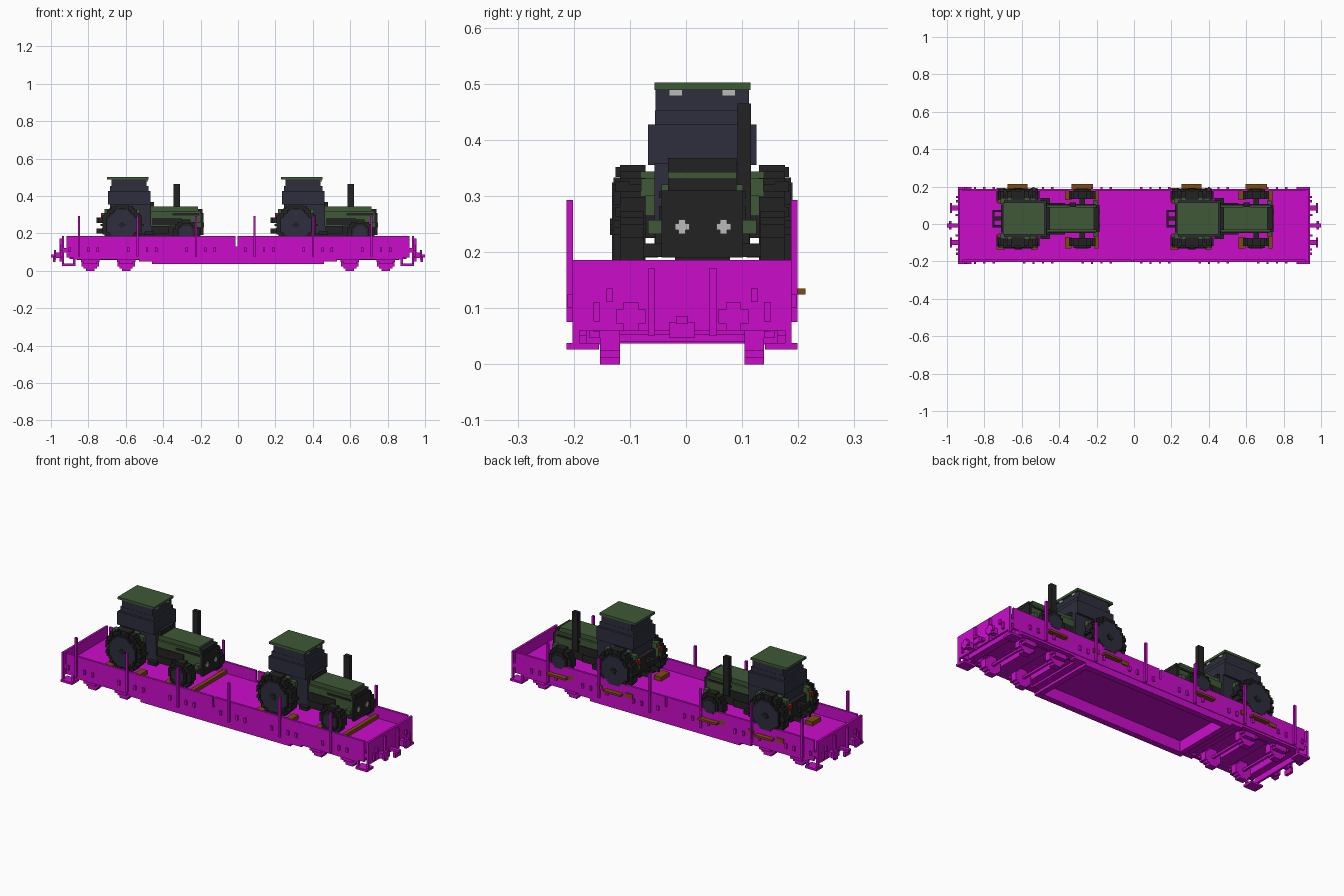
import bpy, bmesh, math
from mathutils import Vector

old = bpy.data.objects.get("Cube")
if old:
    bpy.data.objects.remove(old, do_unlink=True)

V = 0.0117      # block size
WY = -0.007     # wagon centre line
TY = 0.029      # tractor centre line


def material(name, rgb):
    lin = [((c / 255 + 0.055) / 1.055) ** 2.4 if c > 10 else c / 255 / 12.92 for c in rgb]
    m = bpy.data.materials.new(name)
    m.use_nodes = True
    m.diffuse_color = (*lin, 1)
    m.node_tree.nodes["Principled BSDF"].inputs["Base Color"].default_value = (*lin, 1)
    return m


MAGENTA = material("magenta", (203, 12, 203))
GREEN = material("dark green", (62, 88, 54))
BLACK = material("rubber black", (34, 34, 34))
SLATE = material("slate glass", (46, 46, 61))
WOOD = material("brown wood", (125, 76, 14))
LAMP = material("lamp grey", (186, 186, 186))
RED = material("tail red", (170, 25, 12))


def part(name, mat, boxes, dx=0):
    """One object from boxes given as x0, x1, y0, y1, z0, z1."""
    bm = bmesh.new()
    for x0, x1, y0, y1, z0, z1 in boxes:
        r = bmesh.ops.create_cube(bm, size=1)
        mid = Vector(((x0 + x1) / 2 + dx, (y0 + y1) / 2, (z0 + z1) / 2))
        size = Vector((x1 - x0, y1 - y0, z1 - z0))
        for v in r["verts"]:
            v.co = mid + v.co * size
    me = bpy.data.meshes.new(name)
    bm.to_mesh(me)
    bm.free()
    me.materials.append(mat)
    ob = bpy.data.objects.new(name, me)
    bpy.context.collection.objects.link(ob)
    return ob


def both(boxes, c):
    """Boxes plus their mirror images across y = c."""
    return boxes + [(a, b, 2 * c - e, 2 * c - d, f, g) for a, b, d, e, f, g in boxes]


def ends(boxes):
    """Boxes plus their mirror images across x = 0."""
    return boxes + [(-b, -a, d, e, f, g) for a, b, d, e, f, g in boxes]


def disc(x, z, r, y0, y1):
    """Stepped disc facing y, stacked from rows one block high."""
    n = max(1, round(2 * r / V))
    h = 2 * r / n
    rows = []
    for i in range(n):
        zc = -r + (i + 0.5) * h
        w = max(1, round(math.sqrt(r * r - zc * zc) / h)) * h
        rows.append((x - w, x + w, y0, y1, z + zc - h / 2, z + zc + h / 2))
    return rows


# ---- wagon body ----
part("wagon_floor", MAGENTA, [(-0.935, 0.935, -0.2, 0.186, 0.098, 0.123)])
part("side_walls", MAGENTA, both([(-0.917, -0.014, -0.202, -0.19, 0.072, 0.186),
                                  (-0.003, 0.917, -0.202, -0.19, 0.072, 0.186),
                                  (-0.014, -0.003, -0.202, -0.19, 0.072, 0.13)], WY))
part("end_walls", MAGENTA, ends([(0.93, 0.942, -0.202, 0.188, 0.06, 0.186)]))
part("side_sills", MAGENTA, both([(-0.88, 0.88, -0.199, -0.165, 0.06, 0.1),
                                  (-0.53, 0.53, -0.199, -0.165, 0.05, 0.062),
                                  (-0.46, 0.46, -0.199, -0.165, 0.036, 0.052)], WY))
part("cross_beams", MAGENTA, ends([(0.43, 0.46, -0.17, 0.156, 0.037, 0.1),
                                   (0.46, 0.5, -0.17, 0.156, 0.052, 0.1),
                                   (0.5, 0.54, -0.17, 0.156, 0.063, 0.1),
                                   (0.65, 0.73, -0.17, 0.156, 0.065, 0.1),
                                   (0.86, 0.9, -0.17, 0.156, 0.063, 0.1)]))

# stakes with brackets and wall latches
stakes = [-0.85 + 0.3128 * i for i in range(6)]
part("stakes", MAGENTA, both([(x - 0.006, x + 0.006, -0.213, -0.201, 0.075, 0.293)
                              for x in stakes], WY))
part("wall_latches", MAGENTA, both([(x + d - 0.006, x + d + 0.006, -0.211, -0.2, 0.1, 0.124)
                                    for x in stakes for d in (-0.05, 0.05, 0.1)], WY))

# bogies
wheels, axles, boxes = [], [], []
for x in (-0.79, -0.598, 0.598, 0.79):
    wheels += disc(x, 0.047, 0.047, -0.153, -0.118)
    axles.append((x - V / 2, x + V / 2, -0.13, 0.116, 0.041, 0.053))
    boxes += [(x - 0.035, x + 0.035, -0.178, -0.153, 0.035, 0.07),
              (x - 0.05, x + 0.05, -0.172, -0.153, 0.047, 0.07)]
part("wagon_wheels", MAGENTA, both(wheels, WY))
part("wagon_axles", MAGENTA, axles)
part("axle_boxes", MAGENTA, both(boxes, WY))
part("bogie_frames", MAGENTA, both(ends([(0.53, 0.86, -0.165, -0.153, 0.058, 0.08)]), WY))

# wagon ends: steps, buffers, coupling, stanchions
part("end_steps", MAGENTA, both(ends([(0.87, 0.942, -0.213, -0.155, 0.026, 0.038),
                                      (0.93, 0.942, -0.202, -0.19, 0.03, 0.075),
                                      (0.87, 0.882, -0.202, -0.19, 0.03, 0.075)]), WY))
part("buffers", MAGENTA, both(ends([(0.94, 0.972, -0.112, -0.085, 0.068, 0.098),
                                    (0.972, 0.985, -0.125, -0.072, 0.073, 0.098),
                                    (0.972, 0.985, -0.112, -0.085, 0.06, 0.11)]), WY))
part("coupling_hook", MAGENTA, ends([(0.94, 1.0, -0.018, 0.004, 0.072, 0.086),
                                     (0.975, 0.99, -0.03, 0.016, 0.048, 0.075)]))
part("end_stanchions", MAGENTA, both(ends([(0.941, 0.955, -0.068, -0.056, 0.05, 0.172),
                                           (0.941, 0.953, -0.165, -0.153, 0.076, 0.111),
                                           (0.941, 0.953, -0.142, -0.13, 0.111, 0.135)]), WY))


# ---- tractor ----
def tractor(tag, dx):
    def add(name, mat, bx):
        part(f"{tag}_{name}", mat, bx, dx)

    rx, rz, fx, fz = -0.62, 0.245, -0.277, 0.203
    # wheels
    lugs = []
    for i in range(12):
        a = math.tau * (i + 0.5) / 12
        x, z = rx + 0.101 * math.cos(a), rz + 0.101 * math.sin(a)
        lugs.append((x - 0.009, x + 0.009, -0.126, -0.1, z - 0.009, z + 0.009))
    add("rear_tyres", BLACK, both(disc(rx, rz, 0.11, -0.118, -0.072)
                                  + disc(rx, rz, 0.088, -0.129, -0.117) + lugs, TY))
    add("rear_hubs", SLATE, both(disc(rx, rz, 0.079, -0.132, -0.128), TY))
    add("rear_hub_caps", BLACK, both(disc(rx, rz, 0.015, -0.135, -0.131), TY))
    add("front_tyres", BLACK, both(disc(fx, fz, 0.07, -0.118, -0.075)
                                   + disc(fx, fz, 0.053, -0.129, -0.117), TY))
    add("front_hubs", SLATE, both(disc(fx, fz, 0.035, -0.132, -0.128), TY))
    # chassis, axles and rear hitch
    add("chassis", BLACK, [(-0.7, -0.2, -0.02, 0.078, 0.185, 0.245),
                           (rx - 0.02, rx + 0.02, -0.075, 0.133, rz - 0.02, rz + 0.02),
                           (fx - 0.015, fx + 0.015, -0.08, 0.138, fz - 0.012, fz + 0.012),
                           (-0.48, -0.37, -0.055, 0.113, 0.2, 0.24)])
    add("rear_hitch", BLACK, [(-0.757, -0.69, -0.018, -0.006, 0.2, 0.225),
                              (-0.757, -0.69, 0.064, 0.076, 0.2, 0.225),
                              (-0.757, -0.745, -0.018, 0.076, 0.255, 0.285),
                              (-0.75, -0.69, 0.018, 0.04, 0.255, 0.285),
                              (-0.71, -0.66, -0.045, 0.103, 0.2, 0.3)])
    # hood, grille and lamps
    add("hood", GREEN, [(-0.475, -0.2, -0.044, 0.102, 0.24, 0.32),
                        (-0.475, -0.215, -0.032, 0.09, 0.318, 0.343)])
    add("hood_vents", BLACK, both([(-0.46, -0.3, -0.048, -0.043, 0.245, 0.282),
                                   (-0.35, -0.205, -0.048, -0.043, 0.296, 0.308)], TY))
    add("grille", BLACK, [(-0.2, -0.185, -0.044, 0.102, 0.19, 0.31),
                          (-0.215, -0.19, -0.032, 0.09, 0.31, 0.331)])
    add("headlamps", LAMP, [b for y in (-0.007, 0.067) for b in
                            ((-0.186, -0.181, y - 0.013, y + 0.013, 0.239, 0.251),
                             (-0.186, -0.182, y - 0.006, y + 0.006, 0.232, 0.258))])
    add("lamp_brackets", GREEN, both([(-0.22, -0.195, -0.068, -0.043, 0.232, 0.257)], TY))
    add("dashboard", BLACK, [(-0.47, -0.45, -0.032, 0.09, 0.34, 0.368)])
    add("exhaust", BLACK, [(-0.345, -0.31, 0.092, 0.116, 0.25, 0.465)])
    # fenders and tail lamps
    add("fenders", GREEN, both([(-0.715, -0.525, -0.08, -0.05, 0.3, 0.331),
                                (-0.68, -0.56, -0.08, -0.05, 0.33, 0.344),
                                (-0.725, -0.7, -0.072, -0.05, 0.25, 0.31)], TY))
    add("tail_lamps", RED, both([(-0.733, -0.724, -0.078, -0.055, 0.285, 0.31)], TY))
    # cab
    add("cab", SLATE, [(-0.685, -0.465, -0.056, 0.114, 0.2, 0.358),
                       (-0.695, -0.468, -0.068, 0.126, 0.355, 0.427),
                       (-0.685, -0.478, -0.055, 0.113, 0.427, 0.452),
                       (-0.675, -0.488, -0.054, 0.112, 0.452, 0.49)])
    add("cab_steps", BLACK, both([(-0.5, -0.45, -0.08, -0.05, 0.19, 0.21)], TY))
    add("roof", GREEN, [(-0.7, -0.478, -0.056, 0.115, 0.489, 0.502)])
    add("roof_lamps", LAMP, both([(-0.489, -0.482, -0.03, -0.006, 0.478, 0.489)], TY))
    # timber chocks and planks
    add("planks", WOOD, [(-0.212, -0.19, -0.13, 0.186, 0.123, 0.142)]
        + both([(-0.735, -0.69, -0.135, -0.06, 0.123, 0.145),
                (-0.55, -0.515, -0.135, -0.06, 0.123, 0.145),
                (-0.37, -0.335, -0.13, -0.07, 0.123, 0.145)], TY))
    add("plank_ends", WOOD, [(-0.675, -0.57, 0.187, 0.213, 0.124, 0.135),
                             (-0.335, -0.22, 0.187, 0.213, 0.124, 0.135)])


tractor("rear_tractor", 0)
tractor("front_tractor", 0.93)
